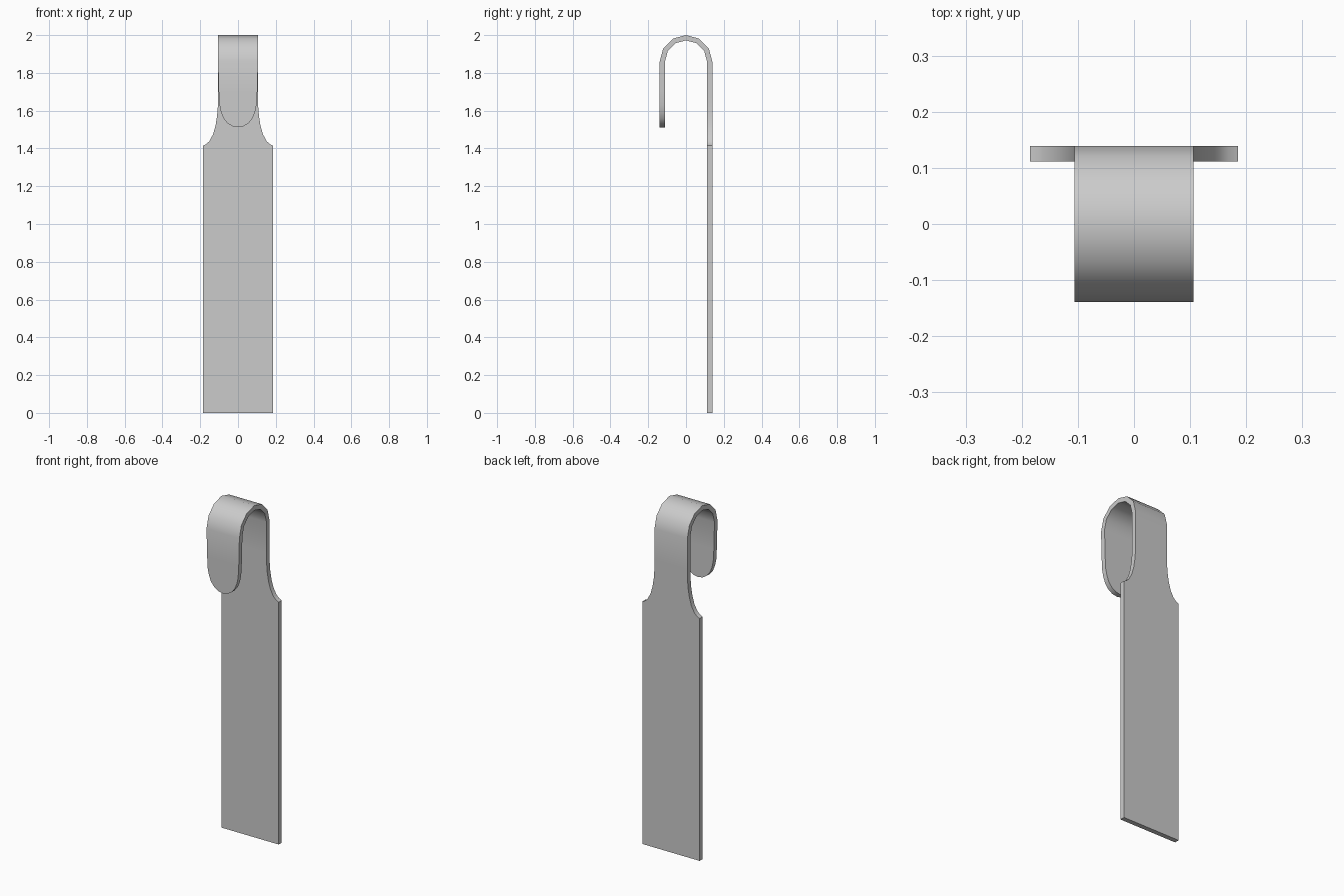
import bpy, bmesh, math

if "Cube" in bpy.data.objects:
    bpy.data.objects.remove(bpy.data.objects["Cube"])

R_OUT, R_IN, ZC = 0.139, 0.111, 1.861   # hook bend radii and centre height

# Stations along the strip: (outer y, outer z, inner y, inner z, half width)
stations = []


def straight(side, rows):
    for z, w in rows:
        stations.append((side * R_OUT, z, side * R_IN, z, w))


# Back blade with concave shoulders narrowing into the neck
straight(1, [(0, 0.185), (1.415, 0.185), (1.423, 0.168), (1.438, 0.152), (1.475, 0.132),
             (1.52, 0.119), (1.57, 0.111), (1.62, 0.107), (1.68, 0.106)])
# Hook bend in six segments
for i in range(7):
    a = math.pi * i / 6
    c, s = math.cos(a), math.sin(a)
    stations.append((R_OUT * c, ZC + R_OUT * s, R_IN * c, ZC + R_IN * s, 0.106))
# Front tongue with rounded tip
straight(-1, [(1.70, 0.102), (1.63, 0.098), (1.593, 0.090), (1.56, 0.077),
              (1.535, 0.057), (1.518, 0.031), (1.512, 0.0)])

bm = bmesh.new()
rings = []
for yo, zo, yi, zi, w in stations:
    rings.append([bm.verts.new(p) for p in
                  ((-w, yo, zo), (w, yo, zo), (w, yi, zi), (-w, yi, zi))])
for a, b in zip(rings, rings[1:]):
    for k in range(4):
        n = (k + 1) % 4
        bm.faces.new((a[k], a[n], b[n], b[k]))
bm.faces.new(rings[0])
bmesh.ops.remove_doubles(bm, verts=bm.verts[:], dist=1e-5)
bmesh.ops.recalc_face_normals(bm, faces=bm.faces[:])

mesh = bpy.data.meshes.new("hooked_strip")
bm.to_mesh(mesh)
bm.free()
obj = bpy.data.objects.new("hooked_strip", mesh)
bpy.context.collection.objects.link(obj)
bpy.context.view_layer.objects.active = obj
obj.select_set(True)
bpy.ops.object.shade_smooth_by_angle(angle=math.radians(40))
